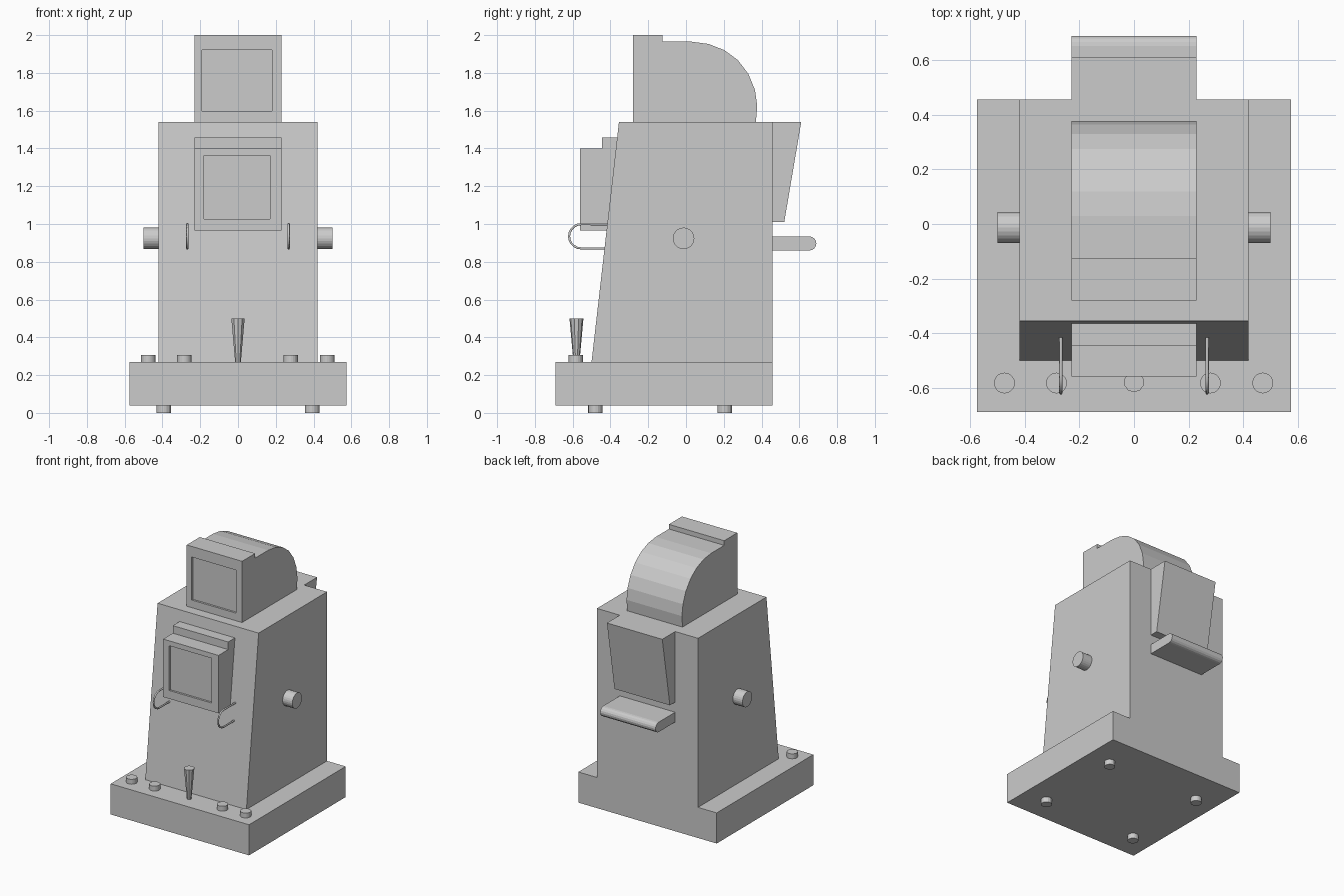
import bpy, bmesh
from math import pi, sin, cos
from mathutils import Matrix, Vector

if "Cube" in bpy.data.objects:
    bpy.data.objects.remove(bpy.data.objects["Cube"])


def finish(bm, name):
    bmesh.ops.recalc_face_normals(bm, faces=bm.faces[:])
    mesh = bpy.data.meshes.new(name)
    bm.to_mesh(mesh)
    bm.free()
    obj = bpy.data.objects.new(name, mesh)
    bpy.context.collection.objects.link(obj)
    return obj


def prism(name, profile, half_width, screen=None, depth=0.015):
    """Extrude a (y, z) side profile across x; optionally recess a screen
    (x0, x1, z0, z1) into the front-most face."""
    bm = bmesh.new()
    face = bm.faces.new([bm.verts.new((-half_width, y, z)) for y, z in profile])
    ext = bmesh.ops.extrude_face_region(bm, geom=[face])
    moved = [v for v in ext["geom"] if isinstance(v, bmesh.types.BMVert)]
    bmesh.ops.translate(bm, verts=moved, vec=(2 * half_width, 0, 0))
    bmesh.ops.recalc_face_normals(bm, faces=bm.faces[:])
    if screen:
        x0, x1, z0, z1 = screen
        front = min(bm.faces, key=lambda f: f.calc_center_median().y)
        mid = front.calc_center_median()
        bmesh.ops.inset_region(bm, faces=[front], thickness=0.03)
        for v in front.verts:
            v.co.x = x0 if v.co.x < mid.x else x1
            v.co.z = z0 if v.co.z < mid.z else z1
        panel = bmesh.ops.extrude_discrete_faces(bm, faces=[front])["faces"][0]
        bmesh.ops.translate(bm, verts=panel.verts[:], vec=(0, depth, 0))
    return finish(bm, name)


def cylinder(name, center, r1, r2, height, sides=20, axis="Z"):
    bm = bmesh.new()
    mat = Matrix.Translation(Vector(center))
    if axis == "X":
        mat = mat @ Matrix.Rotation(pi / 2, 4, "Y")
    bmesh.ops.create_cone(bm, cap_ends=True, segments=sides, radius1=r1,
                          radius2=r2, depth=height, matrix=mat)
    return finish(bm, name)


# Base slab and tapered cabinet
prism("base", [(-0.69, 0.04), (0.457, 0.04), (0.457, 0.27), (-0.69, 0.27)], 0.575)
prism("cabinet", [(-0.5, 0.27), (0.457, 0.27), (0.457, 1.54), (-0.355, 1.54)], 0.42)

# Top viewer with rounded back and recessed screen
prism("top_viewer", [(-0.28, 1.54), (-0.28, 2.0), (-0.125, 2.0), (-0.125, 1.965),
                     (0.03, 1.965), (0.12, 1.953), (0.204, 1.92), (0.275, 1.867),
                     (0.33, 1.795), (0.365, 1.71), (0.377, 1.625), (0.37, 1.54)],
      0.23, screen=(-0.19, 0.18, 1.597, 1.92))

# Front monitor, stepped on top
prism("front_monitor", [(-0.56, 0.965), (-0.56, 1.4), (-0.445, 1.4), (-0.445, 1.457),
                        (-0.355, 1.457), (-0.41, 0.965)],
      0.23, screen=(-0.18, 0.17, 1.027, 1.363))

# Rear hopper and rounded tray
prism("rear_hopper", [(0.457, 1.01), (0.52, 1.01), (0.61, 1.54), (0.457, 1.54)], 0.23)
tray_end = [(0.653 + 0.037 * sin(a), 0.897 - 0.037 * cos(a))
            for a in [i * pi / 8 for i in range(9)]]
prism("rear_tray", [(0.457, 0.86)] + tray_end + [(0.457, 0.934)], 0.23)

# Wire loop handles beside the monitor
loop = [(-0.41, 0.999)]
loop += [(-0.555 - 0.064 * sin(a), 0.935 + 0.064 * cos(a))
         for a in [i * pi / 10 for i in range(11)]]
loop += [(-0.42, 0.871)]
for side in (-1, 1):
    curve = bpy.data.curves.new("loop_handle", "CURVE")
    curve.dimensions = "3D"
    curve.bevel_depth = 0.0065
    curve.bevel_resolution = 1
    curve.use_fill_caps = True
    spline = curve.splines.new("POLY")
    spline.points.add(len(loop) - 1)
    for p, (y, z) in zip(spline.points, loop):
        p.co = (side * 0.268, y, z, 1)
    handle = bpy.data.objects.new("loop_handle", curve)
    bpy.context.collection.objects.link(handle)

# Side knobs and feet
for side in (-1, 1):
    cylinder("side_knob", (side * 0.455, -0.013, 0.924), 0.057, 0.057, 0.09, 24, "X")
    for y in (-0.48, 0.205):
        cylinder("foot", (side * 0.393, y, 0.021), 0.038, 0.038, 0.042, 16)

# Control buttons and joystick
for x in (-0.475, -0.284, 0.28, 0.472):
    cylinder("button", (x, -0.583, 0.288), 0.038, 0.038, 0.038)
cylinder("joystick", (0, -0.58, 0.385), 0.016, 0.037, 0.232, 10)
